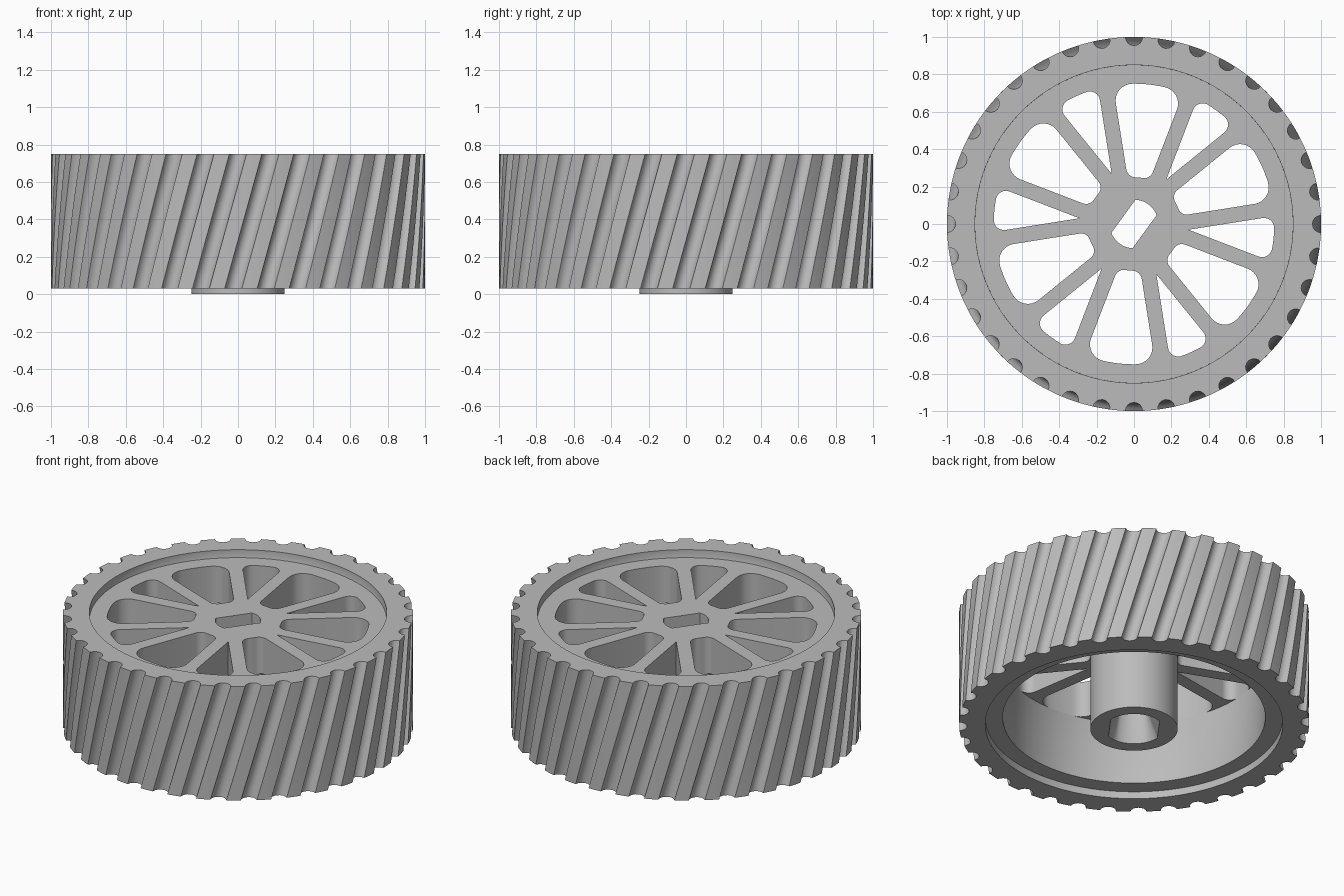
import bpy, bmesh
from math import sin, cos, pi, radians, sqrt, atan2

cube = bpy.data.objects.get("Cube")
if cube:
    bpy.data.objects.remove(cube, do_unlink=True)

grey = bpy.data.materials.new("plain grey")
grey.use_nodes = True
COLOR = (0.5, 0.5, 0.5, 1)
grey.diffuse_color = COLOR
grey.node_tree.nodes["Principled BSDF"].inputs["Base Color"].default_value = COLOR

DISC_TOP, DISC_LOW = 0.70, 0.47
RIM_TOP, RIM_LOW = 0.75, 0.03
STEP = 0.045
TWIST = 0.2          # helix of the tread, radians over the full width
GROOVES = 36


def activate(ob):
    bpy.ops.object.select_all(action='DESELECT')
    ob.select_set(True)
    bpy.context.view_layer.objects.active = ob


def finish(ob):
    activate(ob)
    bpy.ops.object.shade_smooth_by_angle(angle=radians(30))


def loft(name, rings):
    """Skin a closed loop of equally sized rings."""
    bm = bmesh.new()
    loops = [[bm.verts.new(p) for p in ring] for ring in rings]
    for k, a in enumerate(loops):
        b = loops[(k + 1) % len(loops)]
        for i in range(len(a)):
            j = (i + 1) % len(a)
            bm.faces.new((a[i], a[j], b[j], b[i]))
    bmesh.ops.recalc_face_normals(bm, faces=bm.faces)
    me = bpy.data.meshes.new(name)
    bm.to_mesh(me)
    bm.free()
    me.materials.append(grey)
    ob = bpy.data.objects.new(name, me)
    bpy.context.collection.objects.link(ob)
    finish(ob)


def arc(cx, cy, r, a0, a1, n):
    return [(cx + r * cos(a0 + (a1 - a0) * i / n), cy + r * sin(a0 + (a1 - a0) * i / n))
            for i in range(n + 1)]


def turn(pts, a):
    return [(x * cos(a) - y * sin(a), x * sin(a) + y * cos(a)) for x, y in pts]


def at(pts, z):
    return [(x, y, z) for x, y in pts]


# Grooved tread outline
def tread_outline():
    cut = 0.046
    half = 2 * math_asin(cut / 2)
    pitch = 2 * pi / GROOVES
    pts = []
    for k in range(GROOVES):
        notch = arc(1, 0, cut, -pi / 2 - half / 2, -3 * pi / 2 + half / 2, 8)
        land = arc(0, 0, 1, half, pitch - half, 3)[1:-1]
        pts += turn(notch + land, k * pitch)
    return pts


def math_asin(v):
    return atan2(v, sqrt(1 - v * v))


# Tire and rim: twisted outer skin, shallow recess on both sides
outline = tread_outline()


def plain(r, turn_by):
    return [(r * cos(a), r * sin(a)) for a in (atan2(y, x) + turn_by for x, y in outline)]


LAYERS = 12
rings = [at(plain(0.85, 0), DISC_TOP), at(plain(0.85, 0), RIM_TOP)]
for k in range(LAYERS + 1):
    t = k / LAYERS
    rings.append(at(turn(outline, -TWIST * t), RIM_TOP + (RIM_LOW - RIM_TOP) * t))
for r, z in ((0.85, RIM_LOW), (0.85, RIM_LOW + STEP), (0.75, RIM_LOW + STEP), (0.75, DISC_LOW)):
    rings.append(at(plain(r, -TWIST), z))
loft("tire_and_rim", rings)


# Axle bore: circle with two flats
def bore(r, flat, n=64):
    pts = [(x, max(-flat, min(flat, y))) for x, y in arc(0, 0, r, 0, 2 * pi, n)[:-1]]
    return turn(pts, radians(54))


# Hub with a flared bore at the bottom
hub = turn(arc(0, 0, 0.25, 0, 2 * pi, 64)[:-1], radians(54))
loft("hub", [at(hub, DISC_LOW), at(hub, 0), at(bore(0.17, 0.14), 0),
             at(bore(0.13, 0.07), 0.2), at(bore(0.13, 0.07), DISC_LOW)])


# Rounded wedge window between two spokes, symmetric about its axis
def window(offset, fillet, inner_fillet=None):
    side, outer, inner = radians(15), 0.75, 0.25
    edge = -side - pi / 2

    def corner(radius, f):
        phi = math_asin((offset + f) / radius) - side
        return phi, radius * cos(phi), radius * sin(phi)

    if inner_fillet:
        phi, cx, cy = corner(inner + inner_fillet, inner_fillet)
        half = arc(0, 0, inner, 0, phi, 3)[:-1]
        half += arc(cx, cy, inner_fillet, phi + pi, edge + 2 * pi, 6)
    else:
        half = [(offset / sin(side), 0)]
    phi, cx, cy = corner(outer - fillet, fillet)
    half += arc(cx, cy, fillet, edge, phi, 8)
    half += arc(0, 0, outer, phi, 0, 4)[1:]
    return half + [(x, -y) for x, y in reversed(half[1:-1])]


# Spoked disc: filled outline with windows
curve = bpy.data.curves.new("spoked_disc", 'CURVE')
curve.dimensions = '2D'
curve.fill_mode = 'BOTH'
curve.extrude = (DISC_TOP - DISC_LOW) / 2
shapes = [arc(0, 0, 0.85, 0, 2 * pi, 96)[:-1], bore(0.13, 0.07)]
for k in range(6):
    shapes.append(turn(window(0.005, 0.09, 0.05), radians(24 + 60 * k)))
    shapes.append(turn(window(0.076, 0.055), radians(54 + 60 * k)))
for pts in shapes:
    sp = curve.splines.new('POLY')
    sp.points.add(len(pts) - 1)
    for p, (x, y) in zip(sp.points, pts):
        p.co = (x, y, 0, 1)
    sp.use_cyclic_u = True
disc = bpy.data.objects.new("spoked_disc", curve)
bpy.context.collection.objects.link(disc)
disc.location.z = (DISC_TOP + DISC_LOW) / 2
activate(disc)
bpy.ops.object.convert(target='MESH')
disc = bpy.context.view_layer.objects.active
bm = bmesh.new()
bm.from_mesh(disc.data)
bmesh.ops.remove_doubles(bm, verts=bm.verts, dist=0.0002)
bmesh.ops.recalc_face_normals(bm, faces=bm.faces)
bm.to_mesh(disc.data)
bm.free()
disc.data.materials.clear()
disc.data.materials.append(grey)
finish(disc)
